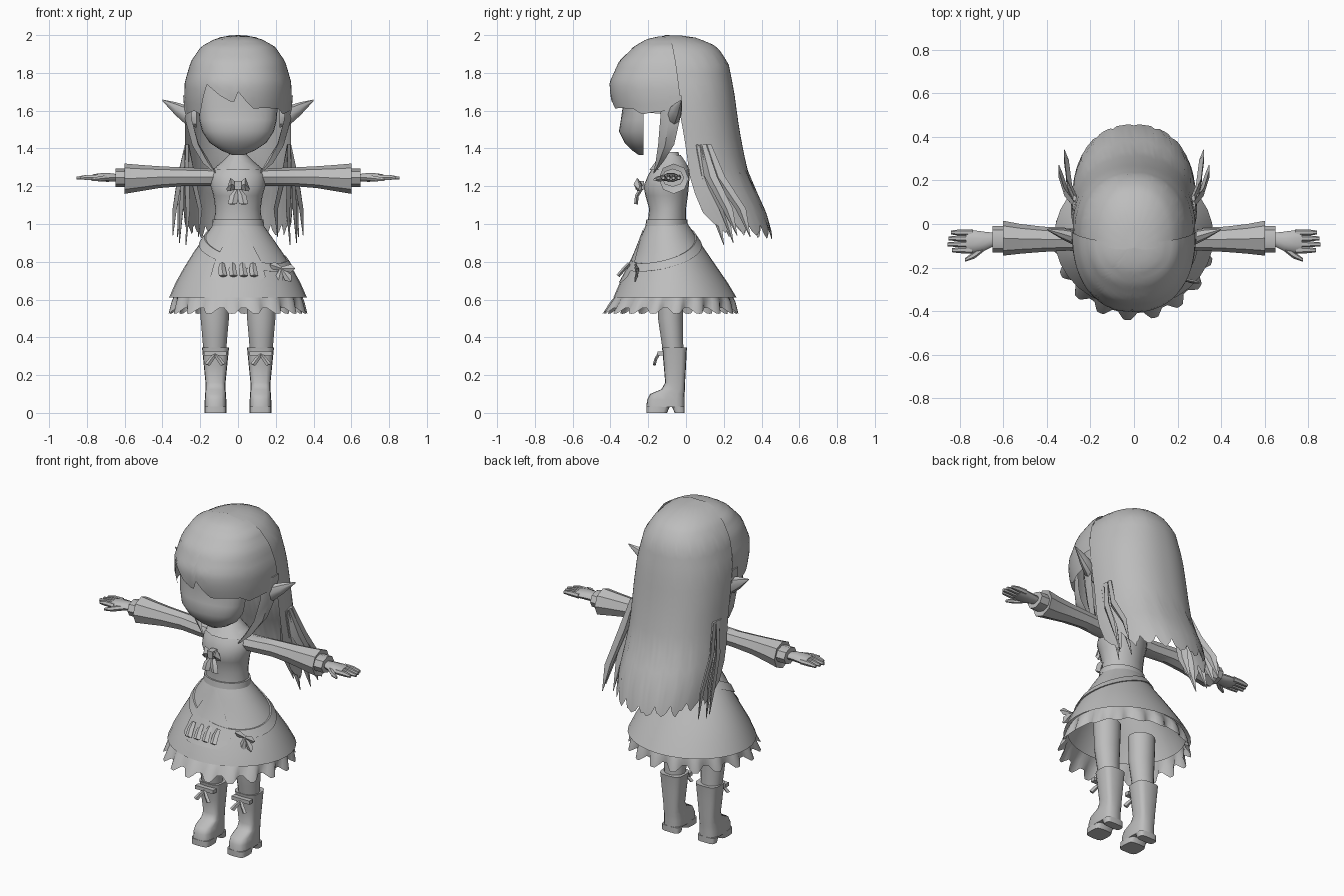
import bpy, bmesh, math, random
from mathutils import Vector

random.seed(4)
grey = bpy.data.materials.new("plain_grey")
grey.diffuse_color = (0.51, 0.51, 0.51, 1)


def sheet(name, rows, closed=True, cap=True, angle=40):
    """Skin a mesh over rows of points."""
    bm = bmesh.new()
    vs = [[bm.verts.new(p) for p in r] for r in rows]
    n = len(rows[0])
    for a, b in zip(vs, vs[1:]):
        for j in range(n if closed else n - 1):
            k = (j + 1) % n
            bm.faces.new((a[j], a[k], b[k], b[j]))
    if cap and closed:
        bm.faces.new(vs[0])
        bm.faces.new(vs[-1])
    bmesh.ops.recalc_face_normals(bm, faces=bm.faces)
    me = bpy.data.meshes.new(name)
    bm.to_mesh(me)
    bm.free()
    me.materials.append(grey)
    ob = bpy.data.objects.new(name, me)
    bpy.context.collection.objects.link(ob)
    bpy.ops.object.select_all(action='DESELECT')
    ob.select_set(True)
    bpy.context.view_layer.objects.active = ob
    bpy.ops.object.shade_smooth_by_angle(angle=math.radians(angle))
    return ob


def interp(table, t):
    """Piecewise linear lookup in rows whose first entry is the key."""
    table = sorted(table)
    if t <= table[0][0]:
        return table[0][1:]
    for a, b in zip(table, table[1:]):
        if t <= b[0]:
            f = (t - a[0]) / (b[0] - a[0])
            return [p + (q - p) * f for p, q in zip(a[1:], b[1:])]
    return table[-1][1:]


def power(v, p):
    return math.copysign(abs(v) ** p, v)


def around(z, hw, yf, yb, a, cx=0, grow=0.0, p=1.0):
    """Point on an oval level ring; angle 0 is +x, -90 degrees is the front."""
    return (cx + (hw + grow) * power(math.cos(a), p),
            (yf + yb) / 2 + ((yb - yf) / 2 + grow) * power(math.sin(a), p), z)


def stack(name, prof, n=20, cx=0, p=1.0, **kw):
    return sheet(name, [[around(z, hw, yf, yb, 2 * math.pi * j / n, cx, 0, p) for j in range(n)]
                        for z, hw, yf, yb in prof], **kw)


def tube_x(name, prof, s, n=12, **kw):
    """Rings along x: (x, y, z, ry, rz)."""
    return sheet(name, [[(s * x, y + ry * math.cos(2 * math.pi * j / n), z + rz * math.sin(2 * math.pi * j / n))
                         for j in range(n)] for x, y, z, ry, rz in prof], **kw)


def strand(name, path, wide, thick):
    """Tapering blade along (x, y, z, half width) points."""
    w, rows = Vector(wide).normalized(), []
    for i, q in enumerate(path):
        d = Vector(path[min(i + 1, len(path) - 1)][:3]) - Vector(path[max(i - 1, 0)][:3])
        t = d.cross(w).normalized() * min(thick, q[3])
        c = Vector(q[:3])
        rows.append([c + w * q[3], c + t, c - w * q[3], c - t])
    return sheet(name, rows)


def box(name, c, h):
    return sheet(name, [[(c[0] + i * h[0], c[1] + j * h[1], c[2] + k * h[2])
                         for i, j in ((-1, -1), (1, -1), (1, 1), (-1, 1))] for k in (-1, 1)])


def half_dome(name, prof, bottom, n, rows=18):
    """Open half shell of hair from crown to a cut lower edge."""
    top, grid = prof[0][0], []
    for r in range(rows + 1):
        row = []
        for j in range(n + 1):
            u = math.pi * j / n
            z = top + (bottom(u, j) - top) * (r / rows) ** 2
            hw, seam, far = interp(prof, z)
            row.append((hw * power(math.cos(u), 0.9),
                        seam + (far - seam) * math.sin(u) ** 0.85, z))
        grid.append(row)
    return sheet(name, grid, closed=False, angle=60)


# back hair: long shell with jagged ends
back_prof = [(2.0, .002, -.11, -.108), (1.996, .06, -.12, .0), (1.985, .11, -.11, .06), (1.94, .185, -.10, .165),
             (1.85, .24, -.08, .225), (1.7, .272, -.055, .255), (1.55, .28, -.025, .275),
             (1.4, .28, .0, .30), (1.25, .285, .02, .335), (1.12, .29, .06, .40),
             (1.02, .285, .11, .44), (.94, .27, .15, .457), (.88, .25, .18, .455)]
jag = [random.uniform(0, .03) + (.075 if j % 6 == 0 else .02 * abs(j % 6 - 3)) for j in range(61)]
half_dome("back_hair", back_prof, lambda u, j: .955 - .055 * math.sin(u) + jag[j] * (1.25 - .5 * math.sin(u)), 60)

# front hair: cap with a swept fringe
front_prof = [(1.997, .002, -.09, -.092), (1.992, .07, -.085, -.15), (1.978, .125, -.08, -.21),
              (1.94, .195, -.07, -.275), (1.86, .25, -.055, -.355), (1.75, .282, -.04, -.405),
              (1.67, .285, -.03, -.40), (1.58, .275, -.03, -.375), (1.45, .25, -.03, -.34)]
fringe = [(-1, 1.58), (-.82, 1.6), (-.7, 1.58), (-.55, 1.74), (-.3, 1.68), (-.06, 1.64),
          (.0, 1.70), (.12, 1.65), (.25, 1.61), (.45, 1.615), (.75, 1.61), (.85, 1.58), (1, 1.6)]
half_dome("front_hair", front_prof, lambda u, j: interp(fringe, math.cos(u))[0], 60)

# face: open mask with shallow eye hollows and a small nose
face_prof = [(1.365, .03, -.25), (1.39, .09, -.285), (1.43, .15, -.325), (1.49, .19, -.355),
             (1.55, .205, -.345), (1.62, .21, -.335), (1.72, .21, -.34), (1.8, .2, -.33)]
sheet("face", [[(hw * math.cos(math.pi * j / 16),
                 -.225 + (yf + .225) * math.sin(math.pi * j / 16) ** .8, z) for j in range(17)]
               for z, hw, yf in face_prof], closed=False, angle=60)

# torso, neck and collar
stack("torso", [(.99, .128, -.205, .0), (1.08, .12, -.195, .0), (1.15, .13, -.215, .01),
                (1.2, .145, -.225, .015), (1.26, .145, -.2, .02), (1.31, .11, -.17, .01),
                (1.34, .055, -.14, -.03), (1.38, .042, -.13, -.04)], 24)
stack("waistband", [(.99, .138, -.215, .01), (1.025, .135, -.21, .008)], 24)
stack("collar", [(1.365, .05, -.135, -.025), (1.33, .085, -.165, .0), (1.285, .135, -.2, .025)], 10, cap=False)

# skirt, open below
skirt_prof = [(1.0, .13, -.21, .01), (.93, .18, -.24, .055), (.85, .235, -.265, .11), (.77, .285, -.305, .165),
              (.69, .33, -.35, .22), (.61, .365, -.385, .268)]
stack("skirt", skirt_prof, 32, cap=False)


def on_skirt(z, a, grow):
    return around(z, *interp(skirt_prof, z), a, grow=grow)


# wavy frill under the hem
N, WAVES = 144, 18
frill = []
for z, hw, yf, yb, amp, dz in ((.63, .335, -.365, .24, 0, 0), (.59, .345, -.395, .255, .009, .005),
                               (.54, .352, -.425, .262, .018, .016)):
    row = []
    for j in range(N):
        a = 2 * math.pi * j / N
        w = math.tanh(2 * math.sin(a * WAVES))
        row.append(around(z - dz * w, hw, yf, yb, a, grow=amp * w))
    frill.append(row)
sheet("skirt_frill", frill, cap=False)

# slanted sash round the skirt
sash = []
for dz, g in ((.022, .0), (.022, .008), (-.022, .008), (-.022, .0)):
    sash.append([on_skirt(.865 + dz - .095 * math.cos(2 * math.pi * j / 48 + math.pi / 4),
                          2 * math.pi * j / 48, g) for j in range(48)])
sheet("sash", sash, cap=False)

# apron panel with tassels on the front
sheet("apron", [[on_skirt(z, -math.pi / 2 + w * (j / 6 - .5), .006) for j in range(7)]
                for z, w in ((.98, .2), (.9, .7), (.8, .95), (.72, .95), (.69, .6))], closed=False)
for i in range(4):
    x = -.085 + .055 * i
    strand("apron_tassel", [(x, -.30, .79, .014), (x, -.33, .76, .02), (x + .006, -.36, .725, .022)],
           (1, 0, 0), .01)

# bow on the sash
for dx, dz in ((.07, .0), (-.06, .02), (.05, -.07), (-.02, -.08)):
    strand("sash_bow", [(.23, -.255, .765, .008), (.23 + dx * .7, -.265, .765 + dz * .7, .022),
                        (.23 + dx, -.27, .765 + dz, .004)], (dz, 0, -dx), .007)

# chest ribbon
for s in (1, -1):
    strand("chest_bow_loop", [(0, -.235, 1.2, .012), (s * .04, -.258, 1.21, .035), (s * .055, -.245, 1.185, .012)],
           (0, 0, 1), .02)
    strand("chest_bow_tail", [(0, -.235, 1.19, .012), (s * .02, -.26, 1.15, .024), (s * .03, -.265, 1.105, .024)],
           (1, 0, 0), .01)
box("chest_bow_knot", (0, -.245, 1.205), (.018, .022, .022))

for s in (1, -1):
    # pointed ear
    tube_x("ear", [(.22, -.075, 1.57, .03, .06), (.28, -.06, 1.58, .035, .05), (.33, -.045, 1.61, .025, .035),
                   (.40, -.025, 1.655, .003, .004)], s, 8)
    # lock in front of the ear
    strand("side_lock", [(s * .272, -.075, 1.68, .055), (s * .262, -.085, 1.55, .055), (s * .225, -.105, 1.42, .045),
                         (s * .17, -.14, 1.33, .022), (s * .12, -.17, 1.27, .003)], (s * .35, 1, 0), .018)
    # loose strands at the sides of the back hair
    for x, y, z, l in ((.265, .15, .89, .06), (.335, .22, .94, .06), (.3, .2, .9, .055), (.2, .18, .93, .06),
                       (.31, .29, .93, .06)):
        strand("hair_strand", [(s * .27, y * .4, 1.42, .02), (s * (.14 + x / 2), y * .6, 1.25, l * .6),
                               (s * x, y, 1.08, l * .5), (s * (x + .01), y + .05, z, .002)], (.4 * s, 1, 0), .012)

    # sleeve, cuff and hand
    tube_x("sleeve", [(.09, -.085, 1.25, .06, .045), (.18, -.08, 1.248, .055, .048), (.3, -.07, 1.25, .052, .05),
                      (.42, -.07, 1.248, .058, .058), (.52, -.068, 1.243, .068, .07), (.6, -.065, 1.24, .08, .08),
                      (.59, -.068, 1.24, .05, .045)], s, 8)
    tube_x("cuff", [(.57, -.07, 1.245, .06, .048), (.648, -.07, 1.245, .06, .048)], s, 8)
    tube_x("palm", [(.64, -.07, 1.245, .03, .02), (.69, -.08, 1.247, .045, .025), (.74, -.08, 1.247, .052, .022),
                    (.77, -.08, 1.247, .05, .016)], s, 10)
    for i, tip in enumerate((.835, .855, .85, .84)):
        y = -.12 + .027 * i
        tube_x("finger", [(.74, y, 1.247, .015, .016), (.80, y, 1.247, .014, .015), (tip, y, 1.243, .009, .009)], s, 6)
    tube_x("thumb", [(.68, -.1, 1.245, .018, .016), (.73, -.14, 1.24, .018, .016), (.775, -.165, 1.235, .008, .008)],
           s, 6)

    # leg, boot, sole and heel
    stack("leg", [(.3, .058, -.12, -.01), (.4, .066, -.135, -.015), (.5, .075, -.15, -.015), (.66, .08, -.155, -.01)],
          14, s * .123)
    stack("boot", [(.345, .072, -.128, .006), (.33, .07, -.125, .004), (.25, .062, -.118, -.0),
                   (.16, .053, -.11, -.005), (.125, .053, -.13, -.006), (.1, .055, -.19, -.007),
                   (.07, .057, -.206, -.008), (.03, .058, -.21, -.008)], 16, s * .119, p=.6)
    stack("boot_sole", [(.035, .058, -.21, -.085), (.0, .058, -.21, -.1)], 16, s * .119, p=.5)
    stack("boot_heel", [(.035, .057, -.075, -.008), (.0, .055, -.06, -.008)], 16, s * .119, p=.5)
    # bow below the knee
    box("boot_strap", (s * .121, -.135, .315), (.06, .015, .011))
    for d in (1, -1):
        strand("boot_bow_tail", [(s * .121, -.145, .31, .008), (s * .121 + d * .02, -.16, .285, .013),
                                 (s * .121 + d * .042, -.168, .255, .014)], (1, 0, .4 * d), .008)
